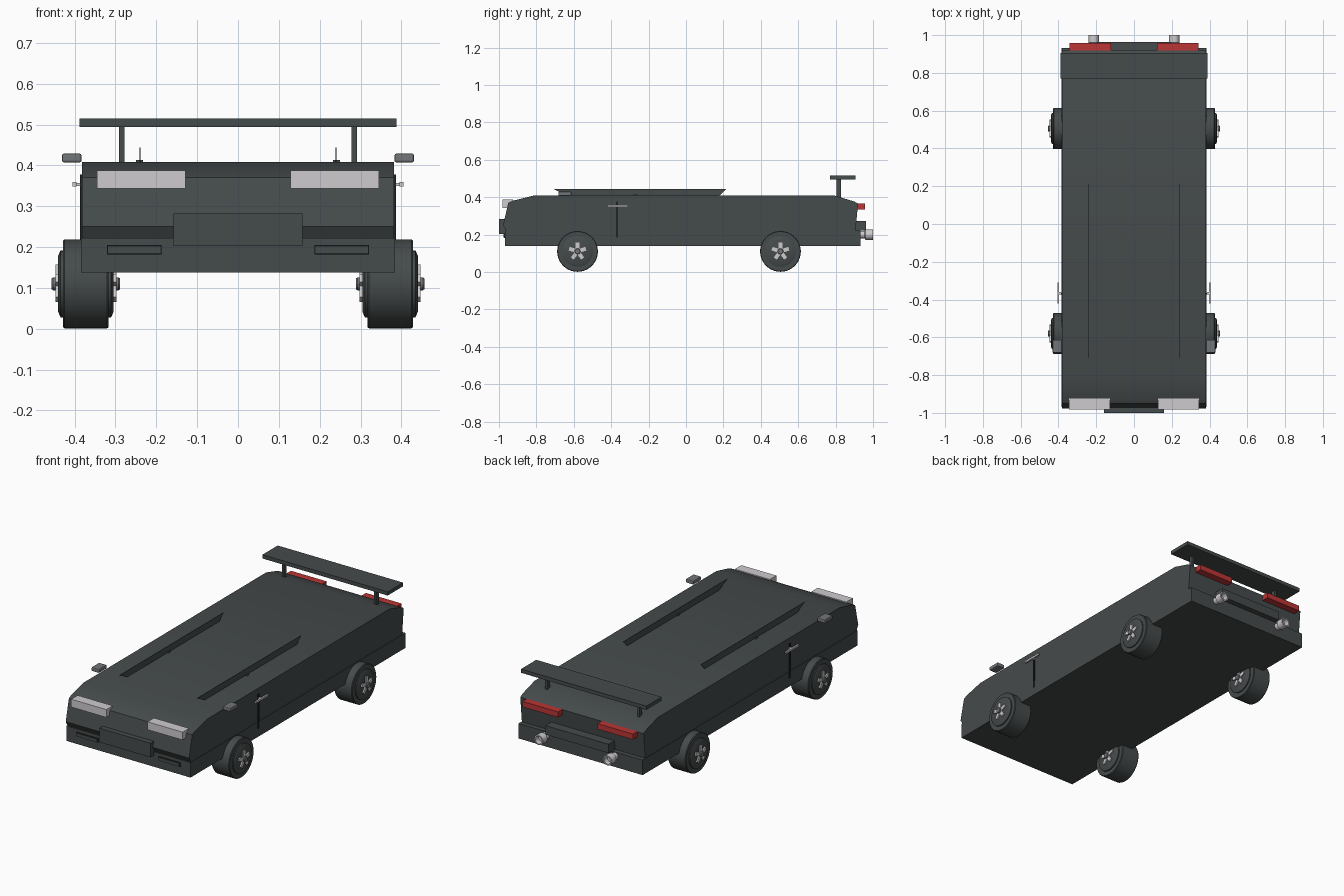
import bpy, bmesh, math
from mathutils import Matrix, Vector

if "Cube" in bpy.data.objects:
    bpy.data.objects.remove(bpy.data.objects["Cube"])


def mat(name, c):
    m = bpy.data.materials.new(name)
    m.diffuse_color = (*c, 1)
    m.use_nodes = True
    m.node_tree.nodes["Principled BSDF"].inputs["Base Color"].default_value = m.diffuse_color
    return m


BODY = mat("charcoal", (0.060, 0.070, 0.070))
LIGHT = mat("light_grey", (0.62, 0.60, 0.62))
GREY = mat("mid_grey", (0.17, 0.18, 0.19))
RED = mat("red", (0.50, 0.035, 0.035))
DARK = mat("dark_trim", (0.015, 0.017, 0.017))


def finish(name, bm, m, smooth=False):
    bmesh.ops.recalc_face_normals(bm, faces=bm.faces)
    me = bpy.data.meshes.new(name)
    bm.to_mesh(me)
    bm.free()
    me.materials.append(m)
    ob = bpy.data.objects.new(name, me)
    bpy.context.collection.objects.link(ob)
    if smooth:
        bpy.ops.object.select_all(action='DESELECT')
        ob.select_set(True)
        bpy.context.view_layer.objects.active = ob
        bpy.ops.object.shade_smooth_by_angle(angle=math.radians(35))
    return ob


def box(name, x, y, z, m, bevel=0):
    bm = bmesh.new()
    bmesh.ops.create_cube(bm, size=1)
    for v in bm.verts:
        v.co = Vector([(a[0] + a[1]) / 2 + c * (a[1] - a[0]) for a, c in zip((x, y, z), v.co)])
    if bevel:
        bmesh.ops.bevel(bm, geom=bm.edges[:], offset=bevel, segments=2, affect='EDGES', profile=0.5)
    return finish(name, bm, m)


def pair(name, x, y, z, m, bevel=0):
    box(name + "_right", x, y, z, m, bevel)
    box(name + "_left", (-x[1], -x[0]), y, z, m, bevel)


def extrude_x(name, pts, x0, x1, m):
    # side profile (y, z) swept across x
    bm = bmesh.new()
    f = bm.faces.new([bm.verts.new((x0, y, z)) for y, z in pts])
    r = bmesh.ops.extrude_face_region(bm, geom=[f])
    bmesh.ops.translate(bm, vec=(x1 - x0, 0, 0),
                        verts=[g for g in r['geom'] if isinstance(g, bmesh.types.BMVert)])
    return finish(name, bm, m, True)


def lathe(name, prof, origin, axis, m, seg=32):
    # closed (radius, height) profile spun around x or y
    bm = bmesh.new()
    rings = []
    for r, h in prof:
        ring = []
        for i in range(seg):
            a = 2 * math.pi * i / seg
            c, s = r * math.cos(a), r * math.sin(a)
            p = (h, c, s) if axis == 'x' else (c, h, s)
            ring.append(bm.verts.new(Vector(origin) + Vector(p)))
        rings.append(ring)
    for A, B in zip(rings, rings[1:]):
        for i in range(seg):
            j = (i + 1) % seg
            bm.faces.new((A[i], A[j], B[j], B[i]))
    bm.faces.new(rings[0])
    bm.faces.new(rings[-1])
    return finish(name, bm, m, True)


# upper body shell and bumper tray
extrude_x("body_shell", [(-0.955, 0.21), (-0.978, 0.25), (-0.95, 0.37), (-0.93, 0.38), (-0.815, 0.408),
                         (0.795, 0.408), (0.90, 0.377), (0.92, 0.365), (0.905, 0.21)], -0.382, 0.382, BODY)
box("lower_body", (-0.384, 0.384), (-0.968, 0.932), (0.138, 0.222), BODY)

# front details
box("front_plate", (-0.158, 0.158), (-1.0, -0.95), (0.203, 0.282), BODY)
pair("fog_lamp_surround", (0.187, 0.321), (-0.972, -0.96), (0.182, 0.205), DARK)
pair("fog_lamp", (0.190, 0.318), (-0.975, -0.96), (0.185, 0.202), BODY)
pair("headlight", (0.128, 0.345), (-0.982, -0.925), (0.343, 0.387), LIGHT)

# rear details
pair("tail_light", (0.122, 0.342), (0.90, 0.957), (0.335, 0.366), RED)
box("rear_plate", (-0.195, 0.195), (0.90, 0.963), (0.222, 0.272), BODY)
for s, side in ((1, "right"), (-1, "left")):
    lathe("exhaust_" + side, [(0.02, -0.10), (0.02, -0.045), (0.028, -0.04), (0.028, 0.0),
                              (0.021, 0.0), (0.021, -0.03)],
          (s * 0.213, 1.0, 0.200), 'y', LIGHT, 12)

# spoiler
box("spoiler_wing", (-0.388, 0.388), (0.77, 0.905), (0.494, 0.515), BODY)
pair("spoiler_post", (0.278, 0.292), (0.805, 0.828), (0.39, 0.497), BODY)

# side details: mirrors, door seam, handle, roof fins
pair("mirror", (0.383, 0.431), (-0.682, -0.613), (0.407, 0.429), GREY, 0.005)
pair("door_seam", (0.380, 0.387), (-0.374, -0.364), (0.185, 0.378), DARK)
pair("door_handle", (0.396, 0.405), (-0.42, -0.31), (0.348, 0.359), LIGHT)
pair("handle_stem", (0.380, 0.398), (-0.374, -0.360), (0.350, 0.357), LIGHT)
for s, side in ((1, "right"), (-1, "left")):
    extrude_x("roof_fin_" + side, [(-0.71, 0.444), (-0.62, 0.40), (0.17, 0.40), (0.215, 0.444)],
              s * 0.24 - 0.001, s * 0.24 + 0.001, BODY)
pair("fin_clip", (0.233, 0.250), (-0.28, -0.26), (0.40, 0.413), BODY)

# wheels: tyre, rim discs, spokes and hub on both faces
tyre = [(0.082, -0.056), (0.106, -0.056), (0.109, -0.052), (0.109, 0.052), (0.106, 0.056), (0.082, 0.056)]
for y, end in ((-0.58, "front"), (0.505, "rear")):
    for s, side in ((1, "right"), (-1, "left")):
        tag = f"{end}_{side}"
        o = (s * 0.3725, y, 0.110)
        lathe("tyre_" + tag, tyre, o, 'x', BODY, 40)
        lathe("rim_" + tag, [(0.068, -0.068), (0.082, -0.062), (0.082, 0.062), (0.068, 0.068)], o, 'x', BODY)
        lathe("hub_" + tag, [(0.013, -0.084), (0.016, -0.08), (0.016, 0.08), (0.013, 0.084)], o, 'x', GREY, 12)
        bm = bmesh.new()
        for k in range(5):
            M = (Matrix.Translation(o) @ Matrix.Rotation(2 * math.pi * k / 5, 4, 'X')
                 @ Matrix.Translation((0, 0, 0.026)) @ Matrix.Diagonal((0.150, 0.020, 0.042, 1)))
            bmesh.ops.create_cube(bm, size=1, matrix=M)
        finish("spokes_" + tag, bm, LIGHT)
